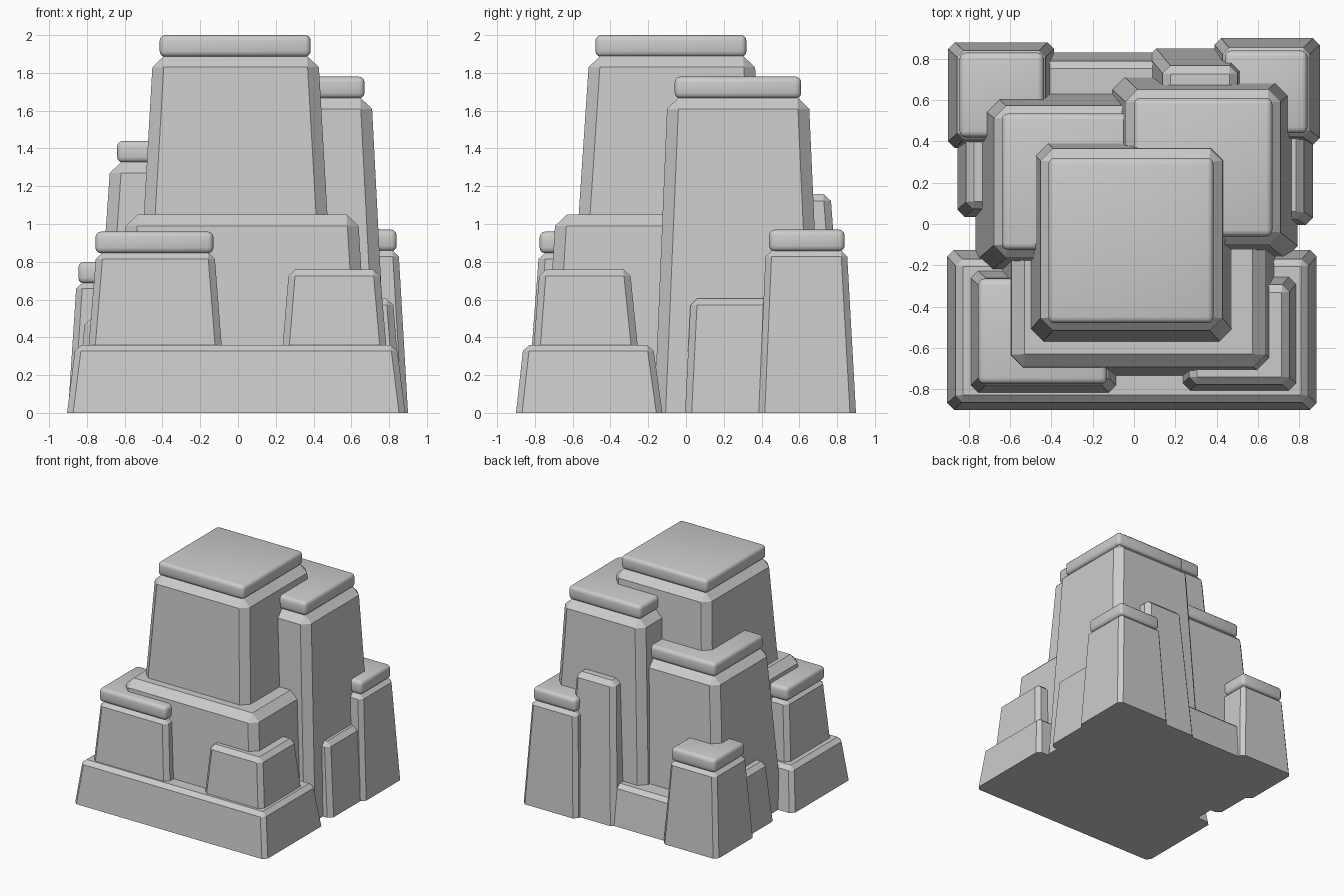
import bpy, bmesh

if "Cube" in bpy.data.objects:
    bpy.data.objects.remove(bpy.data.objects["Cube"])


def make_object(name, bm):
    bmesh.ops.recalc_face_normals(bm, faces=bm.faces[:])
    mesh = bpy.data.meshes.new(name)
    bm.to_mesh(mesh)
    bm.free()
    obj = bpy.data.objects.new(name, mesh)
    bpy.context.collection.objects.link(obj)
    return obj


def box(z0, low, z1, high):
    """Tapered box; low and high are (x min, x max, y min, y max)."""
    bm = bmesh.new()
    bmesh.ops.create_cube(bm, size=2)
    for v in bm.verts:
        r, z = (high, z1) if v.co.z > 0 else (low, z0)
        v.co = (r[1] if v.co.x > 0 else r[0], r[3] if v.co.y > 0 else r[2], z)
    return bm


def block(name, z0, low, z1, high, chamfer):
    """Tapered stone block, chamfered everywhere except around its foot."""
    bm = box(z0, low, z1, high)
    edges = [e for e in bm.edges if any(v.co.z > z0 + 0.01 for v in e.verts)]
    bmesh.ops.bevel(bm, geom=edges, offset=chamfer, offset_type='OFFSET',
                    segments=1, affect='EDGES', clamp_overlap=True)
    return make_object(name, bm)


def cap(name, z0, z1, rect):
    """Flat slab with rounded edges."""
    bm = box(z0, rect, z1, rect)
    bmesh.ops.bevel(bm, geom=bm.edges[:], offset=0.03, offset_type='OFFSET',
                    segments=3, profile=0.5, affect='EDGES', clamp_overlap=True)
    obj = make_object(name, bm)
    bpy.ops.object.select_all(action='DESELECT')
    obj.select_set(True)
    bpy.context.view_layer.objects.active = obj
    bpy.ops.object.shade_smooth_by_angle()


# low footings at the front and back
block("front_base", 0, (-.905, .885, -.90, -.125), .36, (-.86, .84, -.86, -.175), .032)
block("back_base", 0, (-.60, .30, .20, .83), .33, (-.56, .26, .24, .785), .032)

# central step and main tower
block("middle_step", 0, (-.66, .70, -.755, .60), 1.05, (-.59, .635, -.69, .52), .06)
block("main_tower", .9, (-.507, .482, -.578, .425), 1.89, (-.45, .425, -.512, .362), .06)
cap("main_tower_cap", 1.885, 2.0, (-.415, .385, -.48, .32))

# two tall rear towers
block("right_tower", 0, (-.12, .793, -.168, .725), 1.67, (-.04, .707, -.098, .65), .06)
cap("right_tower_cap", 1.665, 1.78, (0, .67, -.06, .61))
block("left_tower", 0, (-.768, .15, -.24, .65), 1.33, (-.675, .06, -.16, .57), .06)
cap("left_tower_cap", 1.325, 1.44, (-.64, .02, -.125, .535))

# front buttresses standing on the base
block("front_left_buttress", .3, (-.795, -.082, -.82, -.222), .85, (-.75, -.125, -.778, -.265), .035)
cap("front_left_cap", .845, .96, (-.755, -.13, -.775, -.265))
block("front_right_buttress", .3, (.232, .79, -.81, -.25), .76, (.27, .75, -.775, -.297), .035)

# rear corner pillars
block("back_right_pillar", 0, (.39, .90, .385, .90), .86, (.43, .85, .422, .852), .032)
cap("back_right_cap", .855, .97, (.44, .84, .44, .84))
block("back_left_pillar", 0, (-.90, -.387, .367, .88), .69, (-.855, -.43, .41, .838), .032)
cap("back_left_cap", .685, .80, (-.845, -.437, .42, .83))

# slim buttresses against the rear and the sides
block("back_buttress", 0, (.07, .56, .35, .85), 1.16, (.14, .50, .43, .765), .038)
block("left_buttress", 0, (-.855, -.45, .035, .50), .50, (-.81, -.50, .075, .46), .035)
block("right_buttress", 0, (.45, .868, -.005, .50), .605, (.50, .82, .025, .46), .035)
